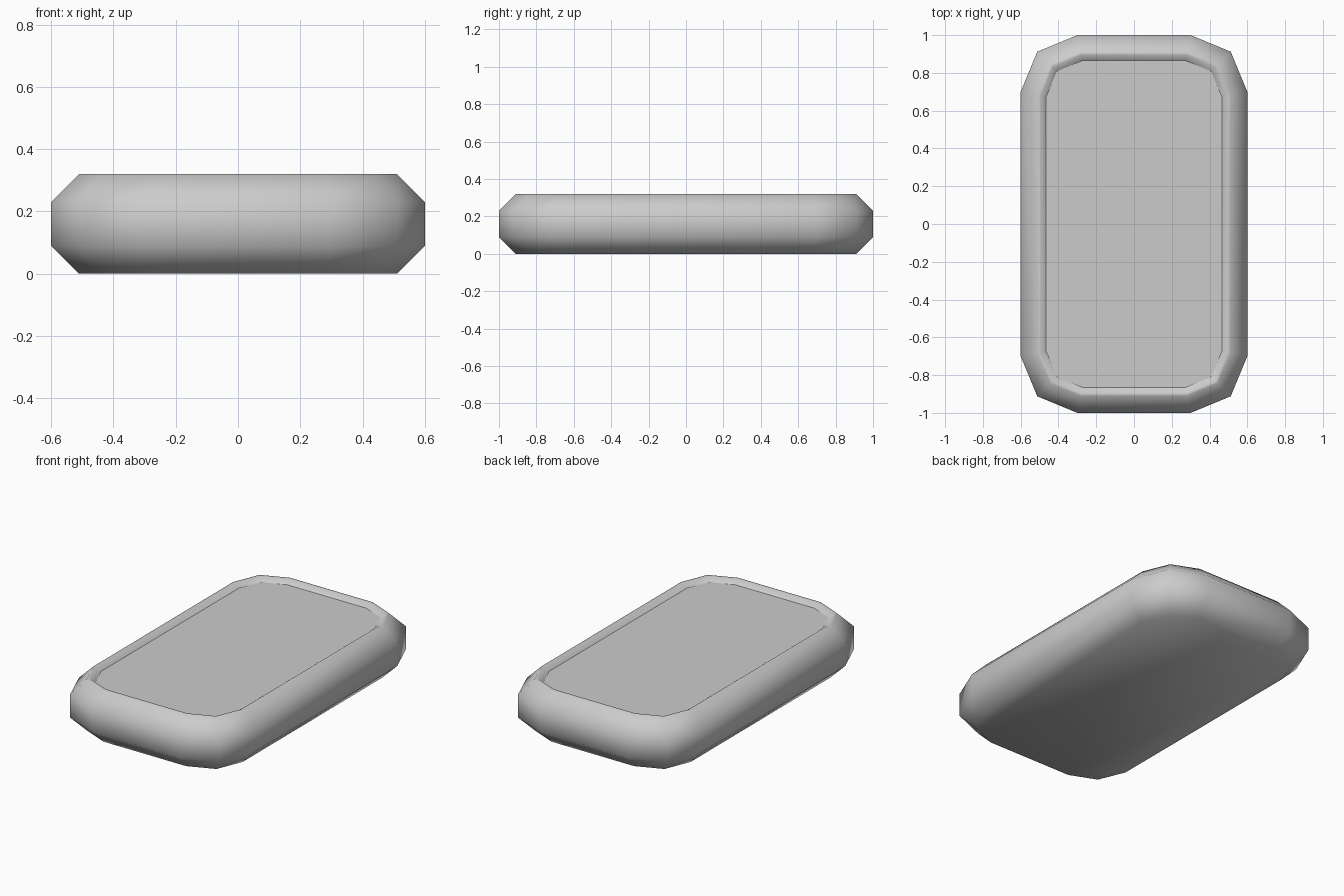
import bpy
import bmesh
import math
from mathutils import Vector

cube = bpy.data.objects.get("Cube")
if cube:
    bpy.data.objects.remove(cube, do_unlink=True)

grey = bpy.data.materials.new("light_grey")
grey.use_nodes = True
colour = (0.6, 0.6, 0.6, 1.0)
grey.diffuse_color = colour
shader = next(n for n in grey.node_tree.nodes if n.type == "BSDF_PRINCIPLED")
shader.inputs["Base Color"].default_value = colour

HALF_X, HALF_Y, RADIUS = 0.6, 1.0, 0.3


def outline(inset):
    """Rounded rectangle with two-segment corners, moved inward evenly."""
    points = []
    for quarter, (sx, sy) in enumerate([(1, 1), (-1, 1), (-1, -1), (1, -1)]):
        centre = Vector((sx * (HALF_X - RADIUS), sy * (HALF_Y - RADIUS)))
        for step in range(3):
            a = math.radians(90 * quarter + 45 * step)
            points.append(centre + RADIUS * Vector((math.cos(a), math.sin(a))))
    result = []
    for i, p in enumerate(points):
        before = (p - points[i - 1]).normalized()
        after = (points[(i + 1) % len(points)] - p).normalized()
        n1 = Vector((-before.y, before.x))
        n2 = Vector((-after.y, after.x))
        result.append(p + (n1 + n2) * inset / (1 + n1.dot(n2)))
    return result


def build(name, profile, cap_first=False, cap_last=False):
    """Stack inset outlines into a shell; profile holds (inset, height)."""
    bm = bmesh.new()
    rings = [[bm.verts.new((p.x, p.y, z)) for p in outline(inset)]
             for inset, z in profile]
    for low, high in zip(rings, rings[1:]):
        for i in range(len(low)):
            j = (i + 1) % len(low)
            bm.faces.new((low[i], low[j], high[j], high[i]))
    if cap_first:
        bm.faces.new(rings[0][::-1])
    if cap_last:
        bm.faces.new(rings[-1])
    for face in bm.faces:
        face.smooth = True
    mesh = bpy.data.meshes.new(name)
    bm.to_mesh(mesh)
    bm.free()
    mesh.materials.append(grey)
    obj = bpy.data.objects.new(name, mesh)
    bpy.context.collection.objects.link(obj)
    return obj


# Chamfered body with a raised rim
build("body", [(0.09, 0), (0, 0.09), (0, 0.23), (0.09, 0.32),
               (0.105, 0.32), (0.135, 0.297)], cap_first=True)

# Flat panel sunk inside the rim
build("top_panel", [(0.135, 0.297)], cap_last=True)
